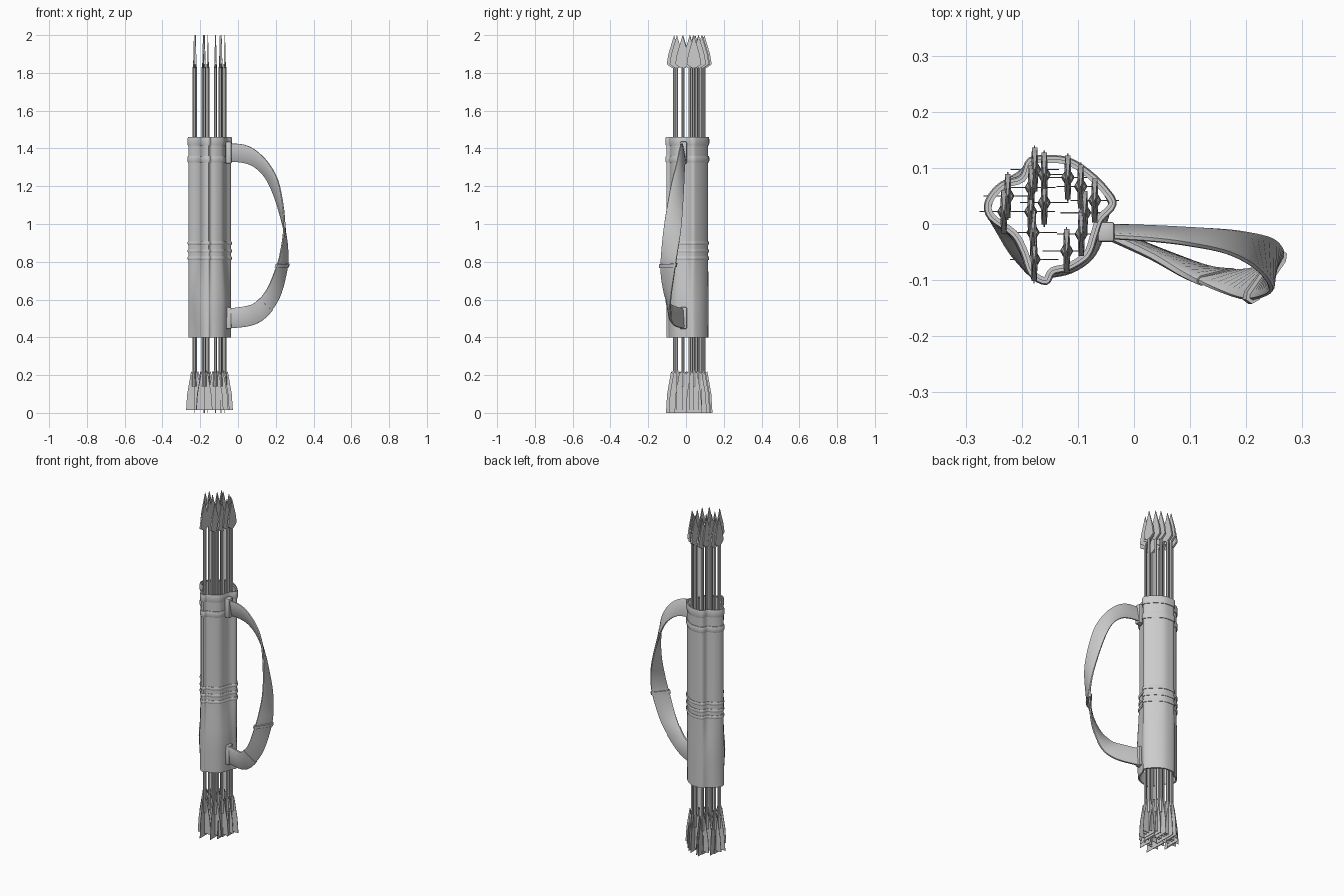
import bpy, bmesh, math
from mathutils import Vector

if "Cube" in bpy.data.objects:
    bpy.data.objects.remove(bpy.data.objects["Cube"])


def finish(name, bm, smooth=True):
    bmesh.ops.recalc_face_normals(bm, faces=bm.faces)
    me = bpy.data.meshes.new(name)
    bm.to_mesh(me)
    bm.free()
    ob = bpy.data.objects.new(name, me)
    bpy.context.collection.objects.link(ob)
    if smooth:
        bpy.ops.object.select_all(action='DESELECT')
        ob.select_set(True)
        bpy.context.view_layer.objects.active = ob
        bpy.ops.object.shade_smooth_by_angle(angle=math.radians(40))
    return ob


def spline(pts, steps, closed):
    # Catmull-Rom curve through the points
    pts = [Vector(p) for p in pts]
    n, out = len(pts), []
    for i in range(n if closed else n - 1):
        p = [pts[(i + k) % n] if closed else pts[min(max(i + k, 0), n - 1)] for k in (-1, 0, 1, 2)]
        for s in range(steps):
            t = s / steps
            out.append(0.5 * (2 * p[1] + (p[2] - p[0]) * t + (2 * p[0] - 5 * p[1] + 4 * p[2] - p[3]) * t * t
                              + (3 * p[1] - p[0] - 3 * p[2] + p[3]) * t ** 3))
    return out if closed else out + [pts[-1]]


def loft(bm, rings, close_rows=False):
    # skin closed rings; either cap the ends or join last ring to first
    vs = [[bm.verts.new(p) for p in r] for r in rings]
    n, m = len(vs[0]), len(vs)
    for i in range(m if close_rows else m - 1):
        a, b = vs[i], vs[(i + 1) % m]
        for j in range(n):
            bm.faces.new((a[j], a[(j + 1) % n], b[(j + 1) % n], b[j]))
    if not close_rows:
        bm.faces.new(vs[0])
        bm.faces.new(vs[-1])


# Quiver: wavy leather tube, relaxing to a rounder section near the bottom
OUTLINE = spline([(-.037, .035), (-.05, .06), (-.08, .09), (-.115, .112), (-.15, .117), (-.185, .113),
                  (-.2, .082), (-.235, .07), (-.26, .04), (-.255, .012), (-.215, -.018), (-.197, -.05),
                  (-.183, -.088), (-.157, -.103), (-.145, -.085), (-.115, -.077), (-.083, -.055),
                  (-.07, -.02), (-.06, .008)], 4, True)
CENTRE = Vector((-.15, .008))


def relax(z):
    keys = [(0, .35), (.4, .35), (.6, .6), (.72, .3), (.84, 0), (9, 0)]
    for (z0, a), (z1, b) in zip(keys, keys[1:]):
        if z <= z1:
            return a + (b - a) * (z - z0) / (z1 - z0)


def section(z, off):
    n, out = len(OUTLINE), []
    for i, p in enumerate(OUTLINE):
        t = (OUTLINE[(i + 1) % n] - OUTLINE[i - 1]).normalized()
        d = (p - CENTRE).normalized()
        rnd = CENTRE + Vector((d.x * .114, d.y * .112))
        q = p.lerp(rnd, relax(z)) + Vector((t.y, -t.x)) * off
        out.append((q.x, q.y, z))
    return out


def tube(name, profile):
    bm = bmesh.new()
    loft(bm, [section(z, o) for z, o in profile], True)
    return finish(name, bm)


levels = [.4, .46, .52, .58, .64, .7, .76, .82, .9, 1.15, 1.455]
tube("quiver_body", [(z, 0) for z in levels] + [(z, -.008) for z in reversed(levels)])


def band(name, z0, z1, o):
    b = .25 * (z1 - z0)
    tube(name, [(z0, -.002), (z0, o * .6), (z0 + b, o), (z1 - b, o), (z1, o * .6), (z1, -.002)])


band("rim_band", 1.415, 1.46, .006)
band("upper_band", 1.325, 1.36, .006)
for i, z in enumerate((.81, .848, .89)):
    band("lower_band_%d" % i, z, z + .018, .005)

# Strap: twisted ribbon between two edge curves
EDGE_A = spline([(-.05, -.022, 1.425), (.03, -.027, 1.42), (.1, -.036, 1.385), (.17, -.052, 1.31),
                 (.22, -.08, 1.2), (.245, -.115, 1.0), (.225, -.13, .85), (.195, -.133, .75),
                 (.15, -.118, .65), (.09, -.09, .58), (.03, -.055, .56), (-.05, -.018, .55)], 5, False)
EDGE_B = spline([(-.05, -.004, 1.33), (.02, -.006, 1.325), (.08, -.008, 1.305), (.14, -.01, 1.25),
                 (.19, -.014, 1.15), (.243, -.025, .98), (.264, -.045, .85), (.258, -.06, .75),
                 (.22, -.08, .61), (.15, -.085, .51), (.07, -.06, .465), (-.05, -.012, .45)], 5, False)


def ribbon(name, i0, i1, half, extra, smooth=True):
    rings = []
    for i in range(i0, i1 + 1):
        a, b = EDGE_A[i], EDGE_B[i]
        j, k = max(i - 1, 0), min(i + 1, len(EDGE_A) - 1)
        tan = (EDGE_A[k] + EDGE_B[k] - EDGE_A[j] - EDGE_B[j]).normalized()
        w = (b - a).normalized()
        nrm = tan.cross(w).normalized() * half
        a, b = a - w * extra, b + w * extra
        c = w * half
        rings.append([a + nrm * .5, a + c + nrm, b - c + nrm, b + nrm * .5,
                      b - nrm * .5, b - c - nrm, a + c - nrm, a - nrm * .5])
    bm = bmesh.new()
    loft(bm, rings)
    return finish(name, bm, smooth)


ribbon("strap", 0, len(EDGE_A) - 1, .006, 0)
ribbon("strap_loop_upper", 33, 34, .013, .006)
ribbon("strap_lower_sleeve", 43, 55, .009, .003)


# Tabs joining strap to quiver
def tab(name, z):
    bm = bmesh.new()
    bmesh.ops.create_cube(bm, size=1)
    for v in bm.verts:
        v.co = Vector((v.co.x * .03 - .05, v.co.y * .036 - .014, v.co.z * .115 + z))
    bmesh.ops.bevel(bm, geom=bm.edges[:], offset=.005, segments=2, affect='EDGES', profile=.5)
    finish(name, bm)


tab("strap_tab_top", 1.378)
tab("strap_tab_bottom", .502)


# Arrow: hexagonal shaft, flat head, four vanes
def plate(bm, pts, axis):
    # pts are (radius, z, half thickness); axis is the direction of the radius
    sides = []
    for s in (-1, 1):
        sides.append([(s * h, r, z) if axis == 'y' else (r, s * h, z) for r, z, h in pts])
    loft(bm, sides)


def hexagon(r, z):
    return [(r * math.cos(i * math.pi / 3), r * math.sin(i * math.pi / 3), z) for i in range(6)]


bm = bmesh.new()
loft(bm, [hexagon(.012, .14), hexagon(.011, .2), hexagon(.008, .225), hexagon(.008, 1.83)])
plate(bm, [(0, 2.0, .0015), (-.03, 1.9, .004), (-.039, 1.845, .005), (-.008, 1.825, .006),
           (.008, 1.825, .006), (.039, 1.845, .005), (.03, 1.9, .004)], 'y')
for axis, low in (('x', .015), ('y', 0)):
    for s in (-1, 1):
        plate(bm, [(0, low, .001), (s * .043, low, .001), (s * .037, .1, .001),
                   (s * .016, .22, .001), (0, .2, .001)], axis)
arrow = finish("arrow_0", bm, False)

SPOTS = [(-.225, .05), (-.232, .022), (-.177, .097), (-.183, .065), (-.184, .022), (-.18, -.015),
         (-.178, -.063), (-.16, .088), (-.16, .038), (-.118, .083), (-.12, -.048), (-.095, .067),
         (-.088, .02), (-.094, -.018), (-.07, .042)]
arrow.location = (*SPOTS[0], 0)
for i, (x, y) in enumerate(SPOTS[1:], 1):
    ob = bpy.data.objects.new("arrow_%d" % i, arrow.data)
    ob.location = (x, y, 0)
    bpy.context.collection.objects.link(ob)
